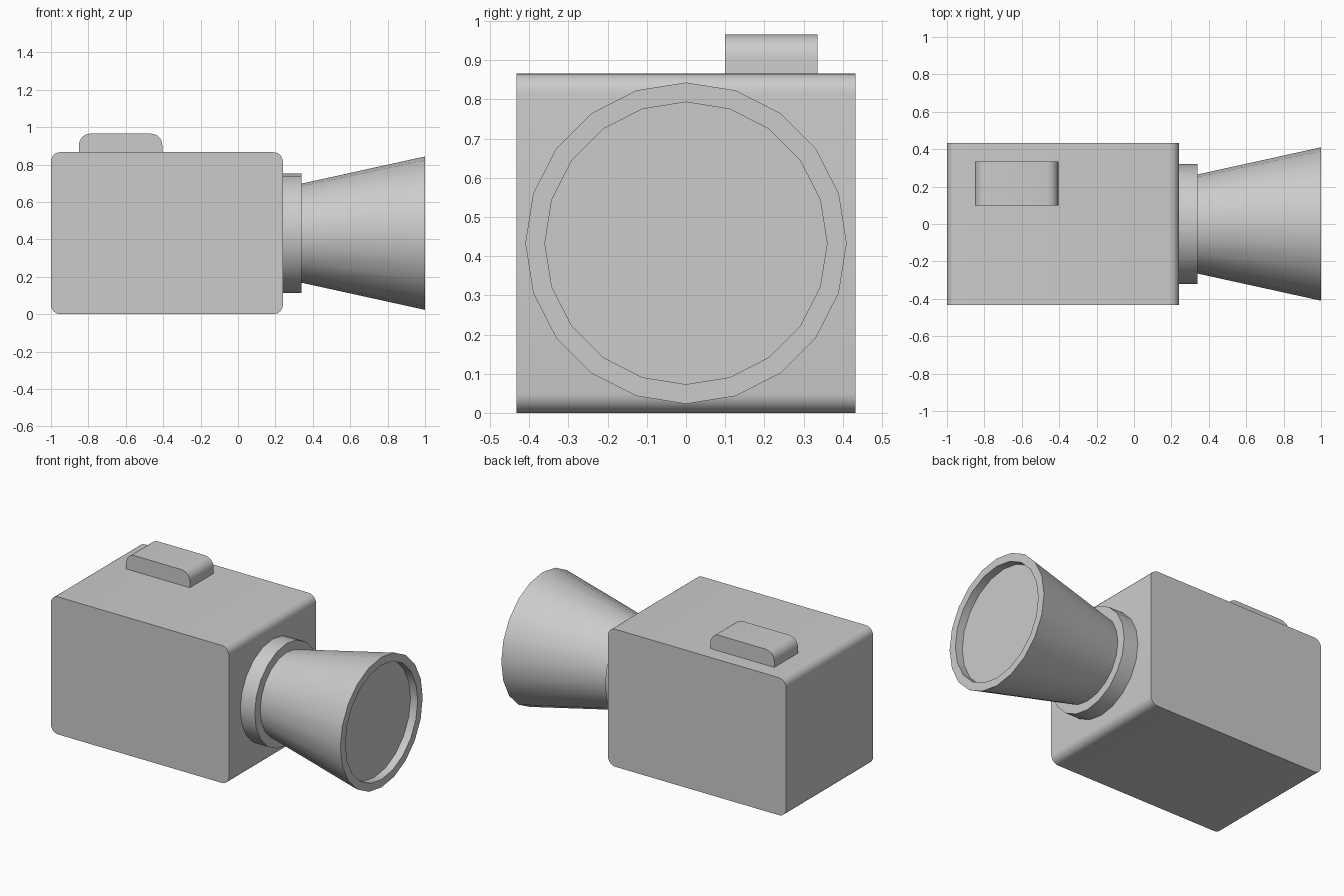
import bpy, bmesh, math
from mathutils import Matrix

cube = bpy.data.objects.get("Cube")
if cube:
    bpy.data.objects.remove(cube, do_unlink=True)

AXIS_Z = 0.433   # height of the lens axis
SIDES = 20

grey = bpy.data.materials.new("light_grey")
grey.use_nodes = True
colour = (0.6, 0.6, 0.6, 1)
grey.diffuse_color = colour
grey.node_tree.nodes["Principled BSDF"].inputs["Base Color"].default_value = colour


def finish(bm, name):
    """Turn a bmesh into a grey, smooth-shaded object with sharp edges kept."""
    bmesh.ops.recalc_face_normals(bm, faces=bm.faces)
    mesh = bpy.data.meshes.new(name)
    bm.to_mesh(mesh)
    bm.free()
    mesh.materials.append(grey)
    obj = bpy.data.objects.new(name, mesh)
    bpy.context.collection.objects.link(obj)
    bpy.ops.object.select_all(action='DESELECT')
    obj.select_set(True)
    bpy.context.view_layer.objects.active = obj
    bpy.ops.object.shade_smooth_by_angle(angle=math.radians(35))
    return obj


def rounded_block(name, x, y, z, radius, top_only=False):
    """Box whose edges running front to back are rounded."""
    bm = bmesh.new()
    size = [b - a for a, b in (x, y, z)]
    centre = [(a + b) / 2 for a, b in (x, y, z)]
    bmesh.ops.create_cube(bm, size=1, matrix=Matrix.Translation(centre) @ Matrix.Diagonal((*size, 1)))
    edges = []
    for e in bm.edges:
        a, b = (v.co for v in e.verts)
        if abs(a.y - b.y) > 0.01 and (a.z > centre[2] or not top_only):
            edges.append(e)
    bmesh.ops.bevel(bm, geom=edges, offset=radius, offset_type='OFFSET',
                    segments=6, profile=0.5, affect='EDGES')
    return finish(bm, name)


def turned(name, profile):
    """Closed solid of revolution about the lens axis from (x, radius) pairs."""
    bm = bmesh.new()
    rings = []
    for x, r in profile:
        angles = [2 * math.pi * i / SIDES for i in range(SIDES)]
        rings.append([bm.verts.new((x, r * math.sin(t), AXIS_Z + r * math.cos(t))) for t in angles])
    for a, b in zip(rings, rings[1:]):
        for i in range(SIDES):
            j = (i + 1) % SIDES
            bm.faces.new((a[i], a[j], b[j], b[i]))
    bm.faces.new(rings[0])
    bm.faces.new(rings[-1])
    return finish(bm, name)


# Camera body and the button on its top
rounded_block("body", (-1, 0.24), (-0.433, 0.433), (0, 0.866), 0.05)
rounded_block("top_button", (-0.85, -0.405), (0.1, 0.335), (0.85, 0.965), 0.06, top_only=True)

# Mounting collar, then the flared lens hood with its recessed front glass
turned("lens_collar", [(0.23, 0.32), (0.34, 0.32)])
turned("lens_hood", [(0.33, 0.263), (0.34, 0.265), (1, 0.41), (1, 0.36), (0.95, 0.36)])
